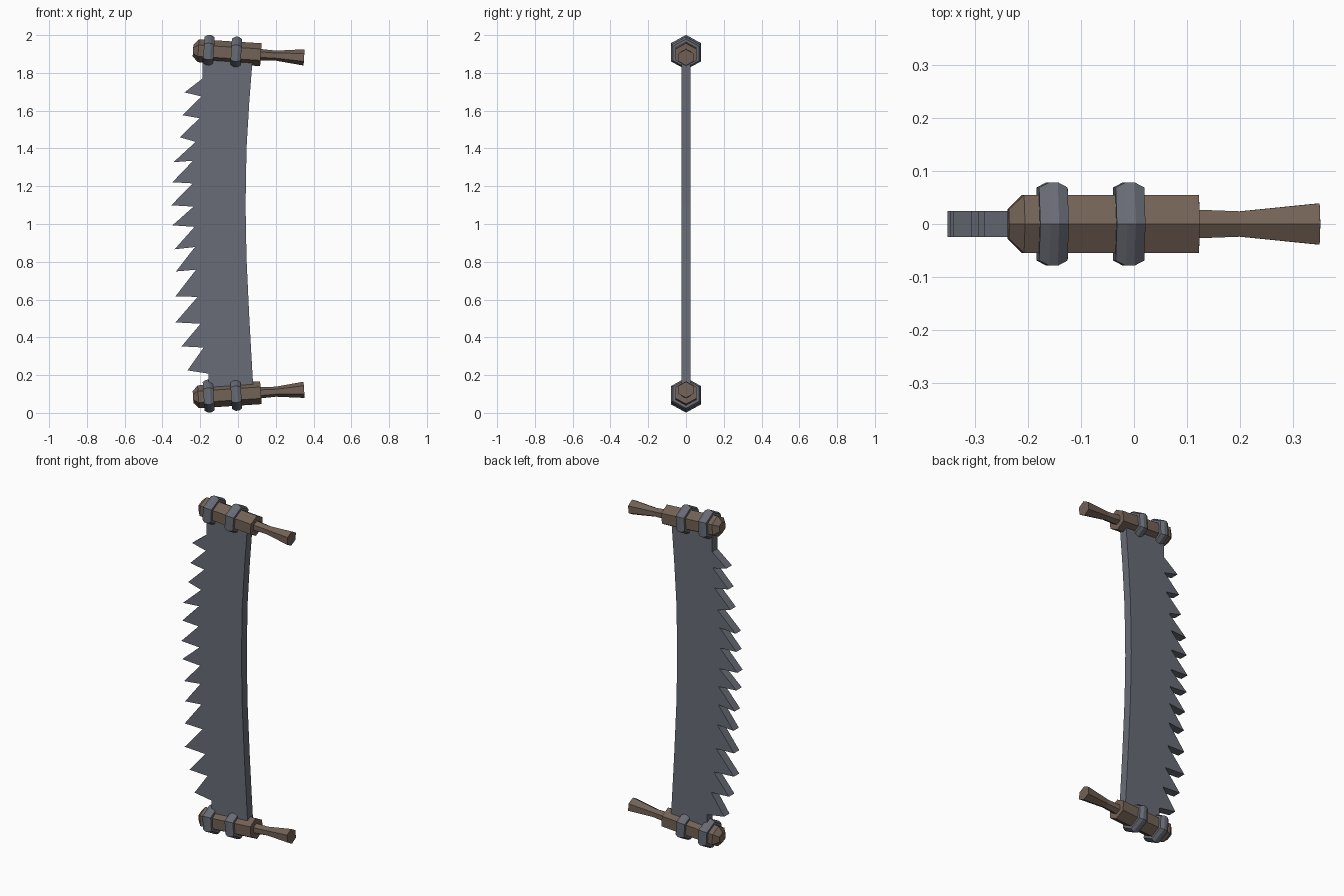
import bpy, bmesh, math

if "Cube" in bpy.data.objects:
    bpy.data.objects.remove(bpy.data.objects["Cube"])


def material(name, rgb):
    m = bpy.data.materials.new(name)
    m.diffuse_color = (*rgb, 1)
    m.use_nodes = True
    m.node_tree.nodes["Principled BSDF"].inputs["Base Color"].default_value = m.diffuse_color
    return m


STEEL = material("dark steel", (0.14, 0.15, 0.18))
WOOD = material("brown wood", (0.17, 0.122, 0.092))


def finish(bm, name, mat):
    bmesh.ops.recalc_face_normals(bm, faces=bm.faces)
    me = bpy.data.meshes.new(name)
    bm.to_mesh(me)
    bm.free()
    me.materials.append(mat)
    ob = bpy.data.objects.new(name, me)
    bpy.context.collection.objects.link(ob)
    return ob


def hex_bar(name, stations, z0, slope, mat):
    """Six-sided bar along a tilted x axis; stations are (x, half width in y)."""
    bm = bmesh.new()
    rings = []
    for x, w in stations:
        ring = []
        for i in range(6):
            a = math.pi / 3 * i
            dz = w * 1.1 * math.cos(a)
            y = w * math.sin(a) / math.sin(math.pi / 3)
            ring.append(bm.verts.new((x - slope * dz, y, z0 + slope * x + dz)))
        rings.append(ring)
    for r, s in zip(rings, rings[1:]):
        for i in range(6):
            j = (i + 1) % 6
            bm.faces.new((r[i], r[j], s[j], s[i]))
    bm.faces.new(rings[0])
    bm.faces.new(rings[-1])
    return finish(bm, name, mat)


# Handles: thick grip with chamfered nose, flared thin end, two metal bands
for side, z0, slope in (("top", 1.904, -0.063), ("bottom", 0.099, 0.066)):
    hex_bar(side + "_handle",
            [(-0.238, 0.028), (-0.21, 0.055), (0.121, 0.055), (0.121, 0.027),
             (0.20, 0.024), (0.35, 0.039)], z0, slope, WOOD)
    for n, c in enumerate((-0.155, -0.01)):
        hex_bar(f"{side}_band_{n + 1}",
                [(c - 0.027, 0.05), (c - 0.027, 0.069), (c - 0.008, 0.079),
                 (c + 0.008, 0.079), (c + 0.027, 0.069), (c + 0.027, 0.05)],
                z0, slope, STEEL)

# Blade: each tooth is (tip x, tip z, lower valley x, lower valley z)
teeth = [(-.283, 1.697, -.193, 1.675), (-.294, 1.576, -.204, 1.56),
         (-.308, 1.459, -.224, 1.435), (-.342, 1.327, -.238, 1.335),
         (-.347, 1.221, -.240, 1.215), (-.353, 1.099, -.235, 1.092),
         (-.347, .993, -.230, .985), (-.336, .866, -.228, .878),
         (-.328, .749, -.222, .758), (-.331, .617, -.214, .614),
         (-.331, .479, -.198, .472), (-.299, .352, -.182, .346),
         (-.267, .225, -.156, .208)]
outline = [(-.188, 1.90), (-.188, 1.77)]
for tx, tz, vx, vz in teeth:
    outline += [(tx, tz), (vx, vz)]
outline += [(-.156, .10), (.082, .12), (.077, .20), (.06, .50), (.045, .82),
            (.04, 1.1), (.045, 1.4), (.06, 1.65), (.078, 1.88)]

bm = bmesh.new()
face = bm.faces.new([bm.verts.new((x, -0.025, z)) for x, z in outline])
ext = bmesh.ops.extrude_face_region(bm, geom=[face], use_keep_orig=True)
for v in ext["geom"]:
    if isinstance(v, bmesh.types.BMVert):
        v.co.y = 0.025
bmesh.ops.triangulate(bm, faces=[f for f in bm.faces if len(f.verts) > 4])
finish(bm, "saw_blade", STEEL)
